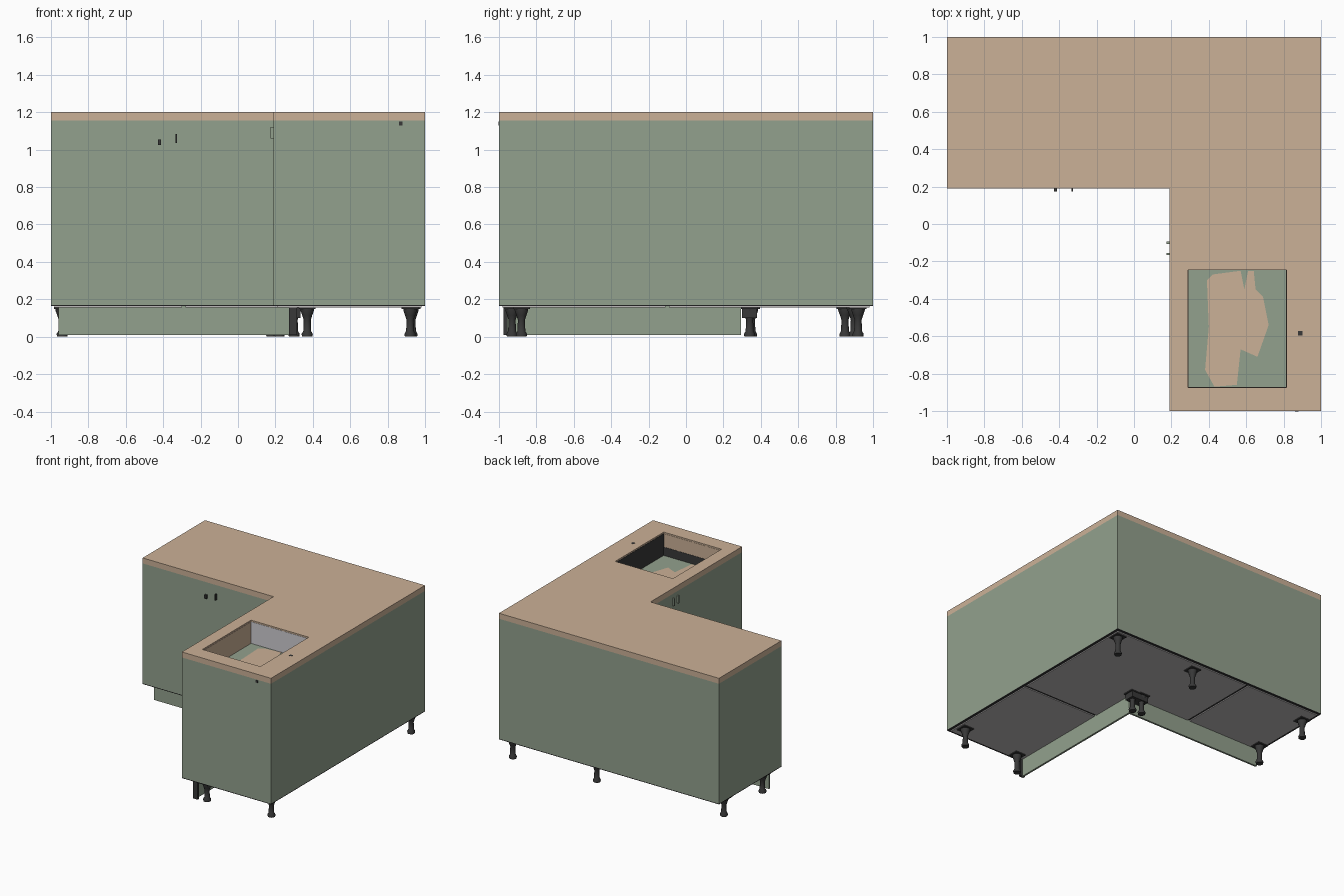
import bpy, bmesh
from math import cos, sin, tau

old = bpy.data.objects.get("Cube")
if old:
    bpy.data.objects.remove(old, do_unlink=True)


def material(name, r, g, b):
    m = bpy.data.materials.new(name)
    m.use_nodes = True
    m.diffuse_color = (r, g, b, 1)
    shader = m.node_tree.nodes["Principled BSDF"]
    shader.inputs["Base Color"].default_value = (r, g, b, 1)
    shader.inputs["Roughness"].default_value = 0.8
    return m


green = material("sage green", .29, .355, .267)
wood = material("pale wood", .60, .44, .31)
dark = material("dark plastic", .04, .04, .04)
grey = material("underside grey", .52, .50, .50)
steel = material("sink grey", .62, .61, .64)


def finish(name, bm, mat):
    bmesh.ops.recalc_face_normals(bm, faces=bm.faces[:])
    me = bpy.data.meshes.new(name)
    bm.to_mesh(me)
    bm.free()
    me.materials.append(mat)
    ob = bpy.data.objects.new(name, me)
    bpy.context.collection.objects.link(ob)
    return ob


def extrude_up(bm, height):
    up = bmesh.ops.extrude_face_region(bm, geom=bm.faces[:])
    verts = [g for g in up["geom"] if isinstance(g, bmesh.types.BMVert)]
    bmesh.ops.translate(bm, verts=verts, vec=(0, 0, height))


def prism(name, points, z0, z1, mat):
    bm = bmesh.new()
    bm.faces.new([bm.verts.new((x, y, z0)) for x, y in points])
    extrude_up(bm, z1 - z0)
    return finish(name, bm, mat)


def box(name, x0, x1, y0, y1, z0, z1, mat):
    return prism(name, [(x0, y0), (x1, y0), (x1, y1), (x0, y1)], z0, z1, mat)


INNER = .19                      # inner faces of both arms
SX0, SX1, SY0, SY1 = .29, .815, -.875, -.245   # sink opening
BASE, DECK, TOP, BASIN = .17, 1.155, 1.2, 1.01


def l_slab(name, z0, z1, mat):
    """L-shaped slab with the sink opening left out."""
    xs = [-1, INNER, SX0, SX1, 1]
    ys = [-1, SY0, SY1, INNER, 1]
    bm = bmesh.new()
    grid = [[bm.verts.new((x, y, z0)) for y in ys] for x in xs]
    for i in range(4):
        for j in range(4):
            outside = i == 0 and j < 3
            sink = i == 2 and j == 1
            if not (outside or sink):
                bm.faces.new([grid[i][j], grid[i + 1][j],
                              grid[i + 1][j + 1], grid[i][j + 1]])
    for v in [v for v in bm.verts if not v.link_faces]:
        bm.verts.remove(v)
    extrude_up(bm, z1 - z0)
    return finish(name, bm, mat)


# Cabinets, dark lower rim and worktop
RIM = BASE - .006
l_slab("base_rim", RIM, BASE, dark)
l_slab("cabinet_body", BASE, DECK, green)
l_slab("worktop", DECK, TOP, wood)

# Sink basin: floor, worn patch and lining walls
box("sink_floor", SX0, SX1, SY0, SY1, BASIN - .02, BASIN, green)
patch = [(.39, -.30), (.42, -.27), (.57, -.25), (.59, -.35), (.61, -.25),
         (.64, -.25), (.65, -.35), (.69, -.39), (.72, -.54), (.66, -.71),
         (.57, -.67), (.55, -.86), (.43, -.87), (.38, -.78), (.40, -.55)]
prism("sink_floor_patch", patch, BASIN, BASIN + .003, wood)
T = .002
lip = TOP - .012
box("sink_wall_right", SX0, SX0 + T, SY0, SY1, BASIN, lip, wood)
box("sink_wall_left", SX1 - T, SX1, SY0, SY1, BASIN, lip, dark)
box("sink_wall_front", SX0, SX1, SY0, SY0 + T, BASIN, lip, wood)
box("sink_wall_front_band", SX0, SX1, SY0 + T, SY0 + 2 * T, BASIN, BASIN + .07, dark)
box("sink_wall_back", SX0, SX1, SY1 - T, SY1, BASIN, lip, steel)

# Tap hole and a small front fixing
box("tap_hole", .878, .902, -.597, -.573, TOP, TOP + .001, dark)
box("front_fixing", .86, .88, -1.002, -1, 1.13, 1.15, dark)

# Underside panels with narrow gaps between cabinets
LOW = .156
box("underside_side_panel", INNER + .02, .98, -.98, -.11, LOW, RIM, grey)
box("underside_end_panel", -.98, -.30, INNER + .02, .98, LOW, RIM, grey)
prism("underside_corner_panel",
      [(-.28, INNER + .02), (INNER + .02, INNER + .02), (INNER + .02, -.09),
       (.98, -.09), (.98, .98), (-.28, .98)], LOW, RIM, grey)

# Recessed plinths along both inner sides, with dark clips
box("plinth_back_arm", -.96, .28, .28, .295, .01, RIM, green)
box("plinth_side_arm", .28, .295, -.965, .295, .01, RIM, green)
box("plinth_end_clip", .272, .315, -.975, -.955, .01, RIM, dark)
box("plinth_corner_bracket", .18, .335, .30, .38, .10, RIM, dark)

# Adjustable legs, turned from one profile
PROFILE = [(.028, 0), (.030, .015), (.021, .03), (.019, .09),
           (.027, .115), (.036, .14), (.036, RIM)]


def leg(name, x, y, sides=12):
    bm = bmesh.new()
    rings = [[bm.verts.new((x + r * cos(tau * k / sides), y + r * sin(tau * k / sides), z))
              for k in range(sides)] for r, z in PROFILE]
    for a, b in zip(rings, rings[1:]):
        for k in range(sides):
            n = (k + 1) % sides
            bm.faces.new([a[k], a[n], b[n], b[k]])
    bm.faces.new(rings[0])
    bm.faces.new(rings[-1])
    ob = finish(name, bm, dark)
    for p in ob.data.polygons:
        p.use_smooth = len(p.vertices) == 4
    # mounting plate under the cabinet
    box(name + "_plate", x - .045, x + .045, y - .045, y + .045, .148, LOW + .002, dark)


spots = [(.93, .92), (.18, .90), (-.94, .85), (-.94, .35), (.22, .35),
         (.30, .34), (.37, -.93), (.92, -.88)]
for n, (x, y) in enumerate(spots, 1):
    leg(f"leg_{n}", x, y)

# Small pulls on the inner doors
for n, (p, z, w, h) in enumerate([(-.42, 1.04, .009, .03), (-.33, 1.06, .004, .05)], 1):
    box(f"back_arm_pull_{n}", p - w, p + w, INNER - .016, INNER, z - h / 2, z + h / 2, dark)
for n, p in enumerate([-.16, -.10], 1):
    box(f"side_arm_pull_{n}", INNER - .016, INNER, p - .006, p + .006, 1.06, 1.12, green)
